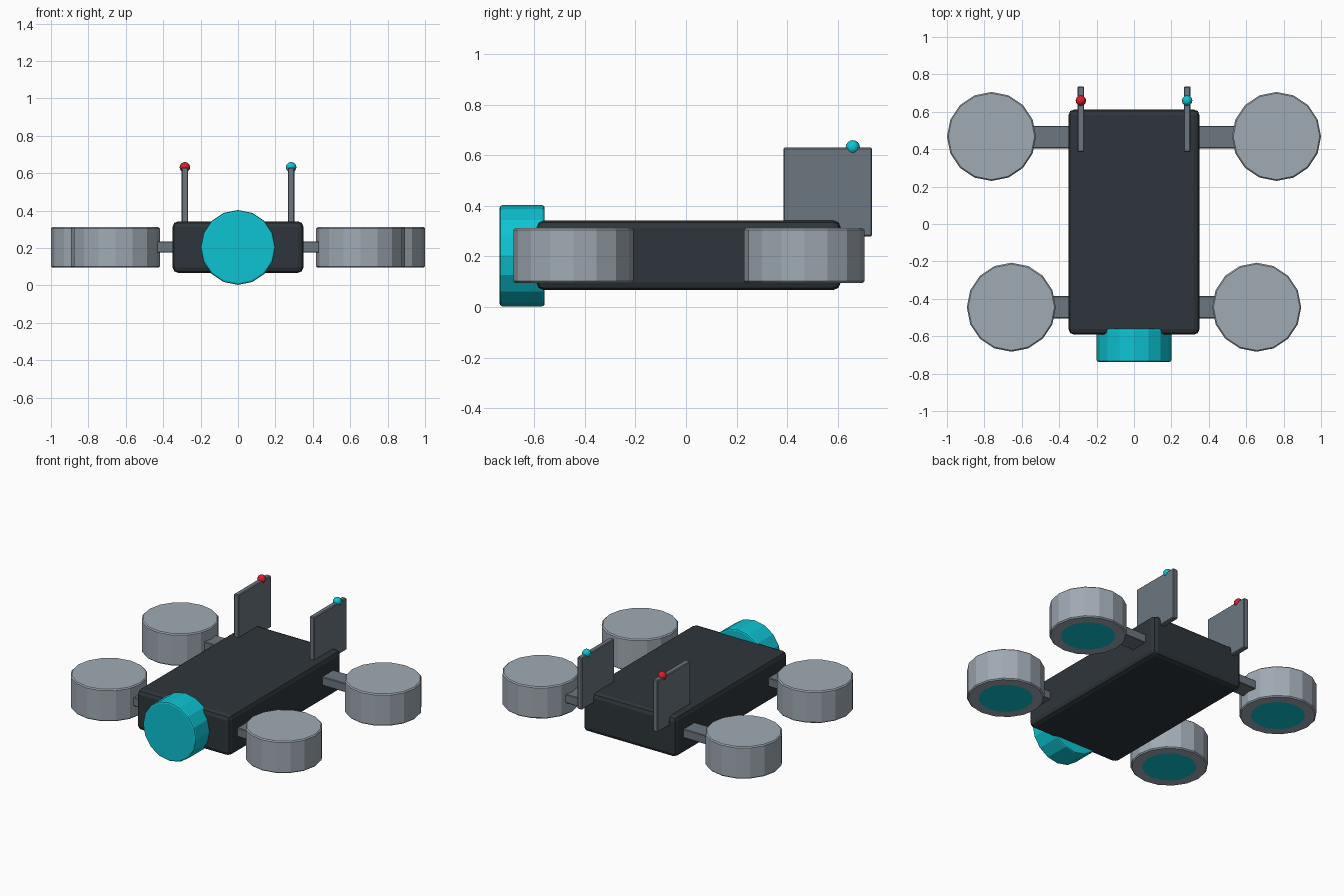
import bpy
import bmesh
from math import radians
from mathutils import Matrix

cube = bpy.data.objects.get("Cube")
if cube:
    bpy.data.objects.remove(cube, do_unlink=True)


def material(name, color):
    mat = bpy.data.materials.new(name)
    mat.use_nodes = True
    mat.diffuse_color = (*color, 1)
    mat.node_tree.nodes["Principled BSDF"].inputs["Base Color"].default_value = (*color, 1)
    return mat


CHARCOAL = material("charcoal", (0.027, 0.036, 0.043))
SLATE = material("slate grey", (0.150, 0.181, 0.216))
SILVER = material("light grey", (0.35, 0.40, 0.455))
CYAN = material("cyan", (0.004, 0.55, 0.65))
RED = material("red", (0.68, 0.013, 0.026))


def finish(name, bm, mats, bevel=0, segments=1):
    mesh = bpy.data.meshes.new(name)
    bm.to_mesh(mesh)
    bm.free()
    for mat in mats:
        mesh.materials.append(mat)
    obj = bpy.data.objects.new(name, mesh)
    bpy.context.collection.objects.link(obj)
    if bevel:
        mod = obj.modifiers.new("soft edges", "BEVEL")
        mod.width = bevel
        mod.segments = segments
        mod.limit_method = "ANGLE"
        mod.angle_limit = radians(40)
    return obj


def box(name, low, high, mat, bevel, segments=1):
    bm = bmesh.new()
    bmesh.ops.create_cube(bm, size=1)
    for v in bm.verts:
        v.co = [a if c < 0 else b for c, a, b in zip(v.co, low, high)]
    return finish(name, bm, [mat], bevel, segments)


def drum(radius, depth, matrix):
    bm = bmesh.new()
    bmesh.ops.create_cone(bm, cap_ends=True, segments=16, radius1=radius,
                          radius2=radius, depth=depth, matrix=matrix)
    return bm


def pod(name, x, y):
    # Rotor drum with an inset glowing disc underneath
    bm = drum(0.238, 0.217, Matrix.Translation((x, y, 0.2035)))
    bm.normal_update()
    base = min(bm.faces, key=lambda f: f.normal.z)
    bmesh.ops.inset_region(bm, faces=[base], thickness=0.07)
    base.material_index = 1
    return finish(name, bm, [SILVER, CYAN], 0.007)


# Main hull
box("body", (-0.35, -0.592, 0.067), (0.35, 0.612, 0.343), CHARCOAL, 0.03, 2)

# Nose sensor
nose = drum(0.2, 0.178, Matrix.Translation((0, -0.648, 0.203)) @ Matrix.Rotation(radians(90), 4, "X"))
finish("nose_sensor", nose, [CYAN], 0.01, 2)

# Arms, pods, fins and lights on both sides
for side, sign, light in (("left", 1, CYAN), ("right", -1, RED)):
    for end, x, y, arm_y in (("front", 0.656, -0.445, -0.445), ("back", 0.762, 0.468, 0.465)):
        xs = sorted((sign * 0.3, sign * (x - 0.1)))
        box(f"{end}_{side}_arm", (xs[0], arm_y - 0.06, 0.175),
            (xs[1], arm_y + 0.06, 0.235), SLATE, 0.004)
        pod(f"{end}_{side}_pod", sign * x, y)

    fx = sign * 0.284
    box(f"{side}_fin", (fx - 0.018, 0.385, 0.28), (fx + 0.018, 0.736, 0.631), SLATE, 0.005)

    bm = bmesh.new()
    bmesh.ops.create_uvsphere(bm, u_segments=12, v_segments=8, radius=0.028,
                              matrix=Matrix.Translation((fx, 0.66, 0.632)))
    for f in bm.faces:
        f.smooth = True
    finish(f"{side}_fin_light", bm, [light])
